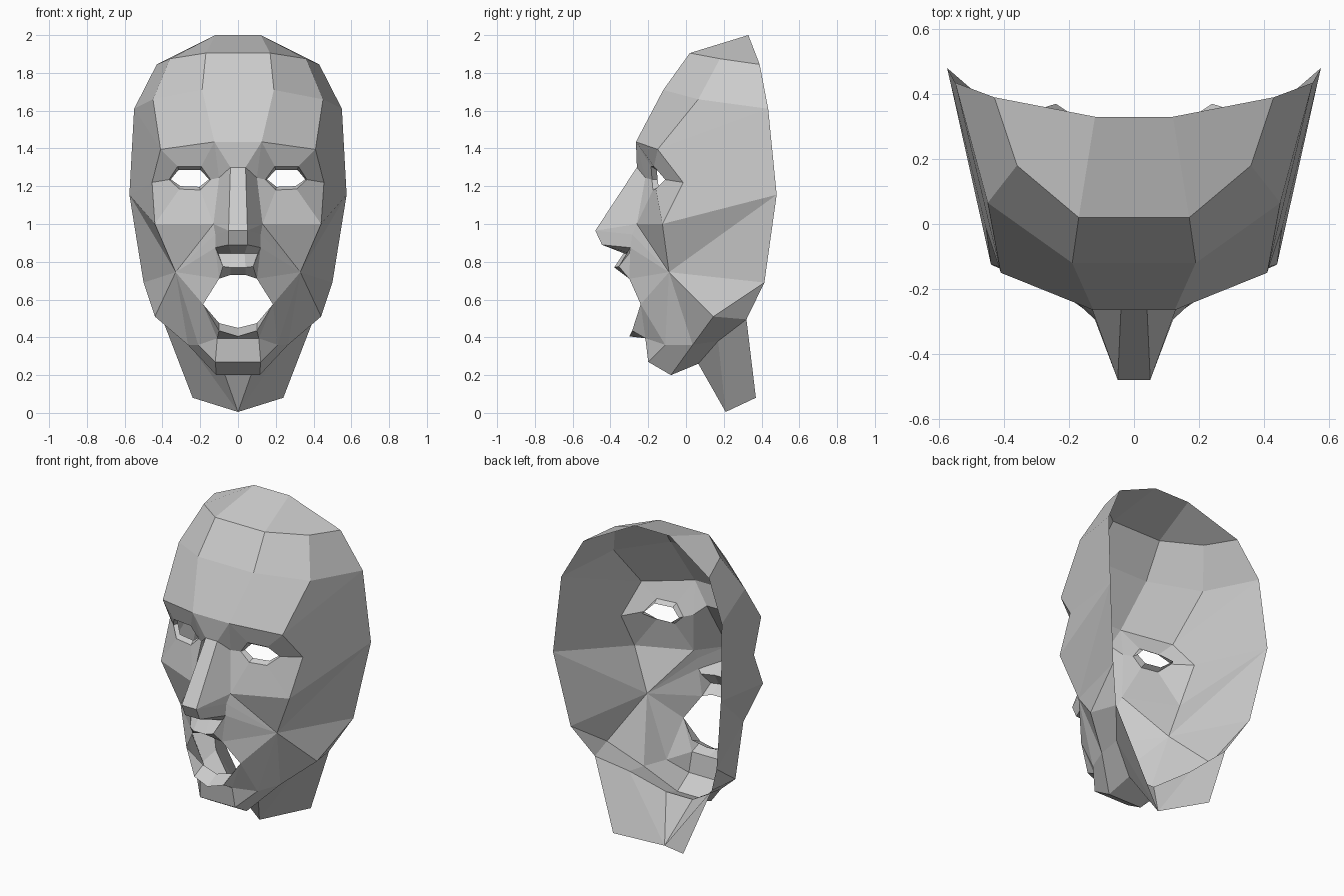
import bpy, bmesh
from mathutils import Vector as V

if "Cube" in bpy.data.objects:
    bpy.data.objects.remove(bpy.data.objects["Cube"])


def mid(p):
    """Same point moved onto the symmetry plane."""
    return (0, p[1], p[2])


def sheet(name, *lofts):
    """Loft pairs of equally long rails into one flat-shaded, mirrored part.
    Repeated points on a rail turn quads into triangles."""
    bm = bmesh.new()
    verts = {}

    def vert(p):
        if p not in verts:
            verts[p] = bm.verts.new(p)
        return verts[p]

    for a, b in lofts:
        for i in range(len(a) - 1):
            corners = list(dict.fromkeys((a[i], a[i + 1], b[i + 1], b[i])))
            if len(corners) > 2:
                bm.faces.new([vert(p) for p in corners])
    bmesh.ops.recalc_face_normals(bm, faces=bm.faces)
    inside = V((0, 0.4, 1.0))
    if sum(f.normal.dot(f.calc_center_median() - inside) * f.calc_area() for f in bm.faces) < 0:
        bmesh.ops.reverse_faces(bm, faces=bm.faces)
    mesh = bpy.data.meshes.new(name)
    bm.to_mesh(mesh)
    bm.free()
    ob = bpy.data.objects.new(name, mesh)
    bpy.context.collection.objects.link(ob)
    mod = ob.modifiers.new("mirror", 'MIRROR')
    mod.use_clip = True
    return ob


# Rear rim, crown to jaw
crown, rim_a, rim_b = (0.12, 0.33, 2.0), (0.43, 0.39, 1.845), (0.55, 0.435, 1.61)
rim_c, rim_d, rim_e = (0.575, 0.48, 1.155), (0.50, 0.415, 0.69), (0.40, 0.32, 0.495)
# Forehead and brow
top_in, top_out = (0.17, 0.02, 1.905), (0.36, 0.18, 1.875)
fore_in, fore_out = (0.19, -0.12, 1.71), (0.45, 0.065, 1.66)
brow_in, brow_out = (0.125, -0.265, 1.435), (0.41, -0.15, 1.395)
# Cheek
temple, cheek_out = (0.455, -0.015, 1.22), (0.44, -0.125, 1.0)
cheek_in, cheek_low = (0.13, -0.26, 1.0), (0.33, -0.09, 0.745)
# Nose
bridge, bridge_side = (0.04, -0.26, 1.30), (0.10, -0.215, 1.245)
tip, under_tip = (0.05, -0.48, 0.965), (0.05, -0.445, 0.89)
wing, wing_low = (0.12, -0.285, 0.945), (0.12, -0.295, 0.875)
base_in, base_out = (0.035, -0.33, 0.845), (0.105, -0.30, 0.845)
# Mouth
lip_in, lip_out = (0.04, -0.38, 0.77), (0.08, -0.355, 0.775)
lip_edge, lip_side = (0.04, -0.31, 0.73), (0.10, -0.30, 0.71)
corner, lower_lip = (0.185, -0.24, 0.575), (0.10, -0.285, 0.435)
lower_mid, inner_lip, inner_mid = (0, -0.30, 0.405), (0.10, -0.20, 0.475), (0, -0.21, 0.45)
# Chin, jaw and neck
under_lip, chin, chin_low = (0.11, -0.215, 0.395), (0.12, -0.20, 0.27), (0.115, -0.08, 0.20)
jaw_front, jaw_mid, jaw_back = (0.21, -0.11, 0.36), (0.265, 0.035, 0.36), (0.44, 0.145, 0.51)
throat_side, throat = (0.27, 0.17, 0.38), (0.09, 0.065, 0.26)
neck_side, neck_mid = (0.24, 0.37, 0.08), (0, 0.21, 0.005)

# Forehead: centre panels and outer panels
inner = [crown, top_in, fore_in, brow_in]
sheet("forehead", ([mid(p) for p in inner], inner),
      (inner, [rim_a, top_out, fore_out, brow_out]))

# Side of the head, from temple to jaw
sheet("head_side",
      ([top_out, fore_out, brow_out, temple, cheek_out, cheek_low, cheek_low, cheek_low],
       [rim_a, rim_b, rim_b, rim_c, rim_c, rim_c, rim_d, jaw_back]),
      ([rim_d, rim_e], [jaw_back, jaw_back]))

# Eye socket and lid around the eye opening
lid = [(0.145, -0.18, 1.235), (0.195, -0.185, 1.305), (0.32, -0.17, 1.305),
       (0.365, -0.11, 1.235), (0.31, -0.16, 1.185), (0.20, -0.175, 1.18)]
eye = V((0.25, -0.16, 1.24))
opening = [(eye.x + (x - eye.x) * 0.92, y + 0.03, eye.z + (z - eye.z) * 0.72) for x, y, z in lid]
socket = [bridge_side, brow_in, brow_out, temple, cheek_out, cheek_in]
sheet("eye_socket", (socket + socket[:1], lid + lid[:1]), (lid + lid[:1], opening + opening[:1]))

# Nose, with the bridge meeting the brow
ridge = [brow_in, bridge, tip, under_tip, base_in]
sheet("nose", ([mid(p) for p in ridge], ridge),
      ([brow_in, bridge, tip, tip, under_tip, base_in],
       [brow_in, bridge_side, cheek_in, wing, wing_low, base_out]))

# Upper lip
lip = [base_in, lip_in, lip_edge]
sheet("upper_lip", ([mid(p) for p in lip], lip), (lip, [base_out, lip_out, lip_side]),
      ([wing_low, lip_side], [base_out, lip_out]), ([base_out, lip_out], [base_out, wing_low]))

# Lower lip
sheet("lower_lip", ([corner, inner_lip, inner_mid], [corner, lower_lip, lower_mid]),
      ([corner, lower_lip, lower_mid], [corner, under_lip, mid(under_lip)]))

# Cheek fanning out from its lowest point
fan = [cheek_out, cheek_in, wing, wing_low, lip_side, corner, jaw_front, jaw_mid, jaw_back]
sheet("cheek", (fan, [cheek_low] * len(fan)))

# Chin and underside of the jaw
front = [under_lip, chin, chin_low, throat]
sheet("chin", ([mid(p) for p in front], front),
      ([corner, under_lip, chin, chin_low], [corner, jaw_front, jaw_front, jaw_mid]),
      ([jaw_back, jaw_mid, chin_low], [rim_e, throat_side, throat]))

# Neck
sheet("neck", ([rim_e, throat_side, throat, mid(throat)], [neck_side, neck_mid, neck_mid, neck_mid]))
